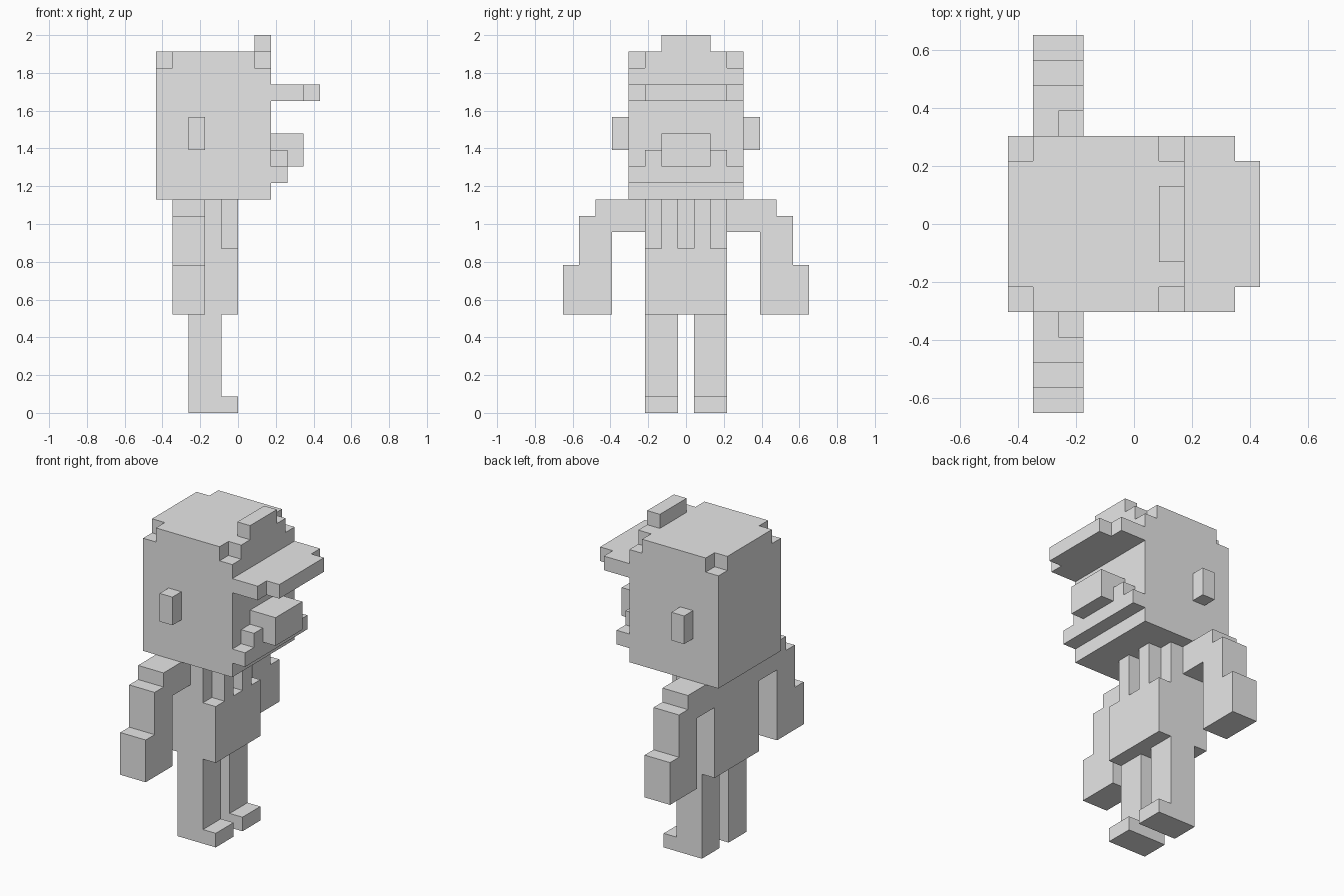
import bpy
import bmesh
from mathutils import Vector

cube = bpy.data.objects.get("Cube")
if cube:
    bpy.data.objects.remove(cube, do_unlink=True)

U = 2 / 23  # one block

grey = bpy.data.materials.new("plain grey")
grey.use_nodes = True
grey.diffuse_color = (0.8, 0.8, 0.8, 1)
grey.node_tree.nodes["Principled BSDF"].inputs["Base Color"].default_value = (0.8, 0.8, 0.8, 1)


def prism(name, outline, axis, lo, hi, mirror=False):
    """Extrude a closed outline, in blocks, along an axis from lo to hi."""
    def place(a, b, c):
        return Vector({"x": (c, a, b), "y": (a, c, b), "z": (a, b, c)}[axis]) * U
    bm = bmesh.new()
    face = bm.faces.new([bm.verts.new(place(a, b, lo)) for a, b in outline])
    moved = bmesh.ops.extrude_face_region(bm, geom=[face])["geom"]
    bmesh.ops.translate(bm, vec=place(0, 0, hi - lo),
                        verts=[v for v in moved if isinstance(v, bmesh.types.BMVert)])
    bmesh.ops.recalc_face_normals(bm, faces=bm.faces)
    mesh = bpy.data.meshes.new(name)
    bm.to_mesh(mesh)
    bm.free()
    mesh.materials.append(grey)
    obj = bpy.data.objects.new(name, mesh)
    bpy.context.collection.objects.link(obj)
    if mirror:
        mod = obj.modifiers.new("mirror sides", 'MIRROR')
        mod.use_axis = (False, True, False)
        mod.use_mirror_merge = False
    return obj


def box(name, x, y, z, mirror=False):
    rect = [(x[0], y[0]), (x[1], y[0]), (x[1], y[1]), (x[0], y[1])]
    return prism(name, rect, "z", *z, mirror)


def symmetric(half):
    """Complete a half outline by reflecting its first coordinate."""
    return half + [(-a, b) for a, b in reversed(half)]


# Head: main block, notched crown and front tuft
box("head", (-5, 2), (-3.5, 3.5), (13, 21))
crown = [(-5, -2.5), (-4, -2.5), (-4, -3.5), (1, -3.5), (1, -2.5), (2, -2.5)]
prism("crown", crown + [(x, -y) for x, y in reversed(crown)], "z", 21, 22)
box("front_tuft", (1, 2), (-1.5, 1.5), (22, 23))

# Face: brim, nose, stepped jaw and ears
brim = [(2, -3.5), (4, -3.5), (4, -2.5), (5, -2.5)]
prism("cap_brim", brim + [(x, -y) for x, y in reversed(brim)], "z", 19, 20)
box("nose", (2, 4), (-1.5, 1.5), (15, 17))
jaw = symmetric([(3.5, 14), (3.5, 15), (2.5, 15), (2.5, 16)])
prism("jaw", jaw, "x", 2, 3)
box("ears", (-3, -2), (3.5, 4.5), (16, 18), mirror=True)

# Torso with a bib and two raised straps
box("torso", (-4, -1), (-2.5, 2.5), (6, 13))
box("bib", (-1, 0), (-2.5, 2.5), (6, 10))
box("straps", (-1, 0), (0.5, 1.5), (10, 13), mirror=True)

# Arms: stepped outline from shoulder to hand
arm = [(2.5, 11), (4.5, 11), (4.5, 6), (7.5, 6), (7.5, 9), (6.5, 9),
       (6.5, 12), (5.5, 12), (5.5, 13), (2.5, 13)]
prism("arms", arm, "x", -4, -2, mirror=True)

# Legs with toes
leg = [(-3, 0), (0, 0), (0, 1), (-1, 1), (-1, 6), (-3, 6)]
prism("legs", leg, "y", 0.5, 2.5, mirror=True)
